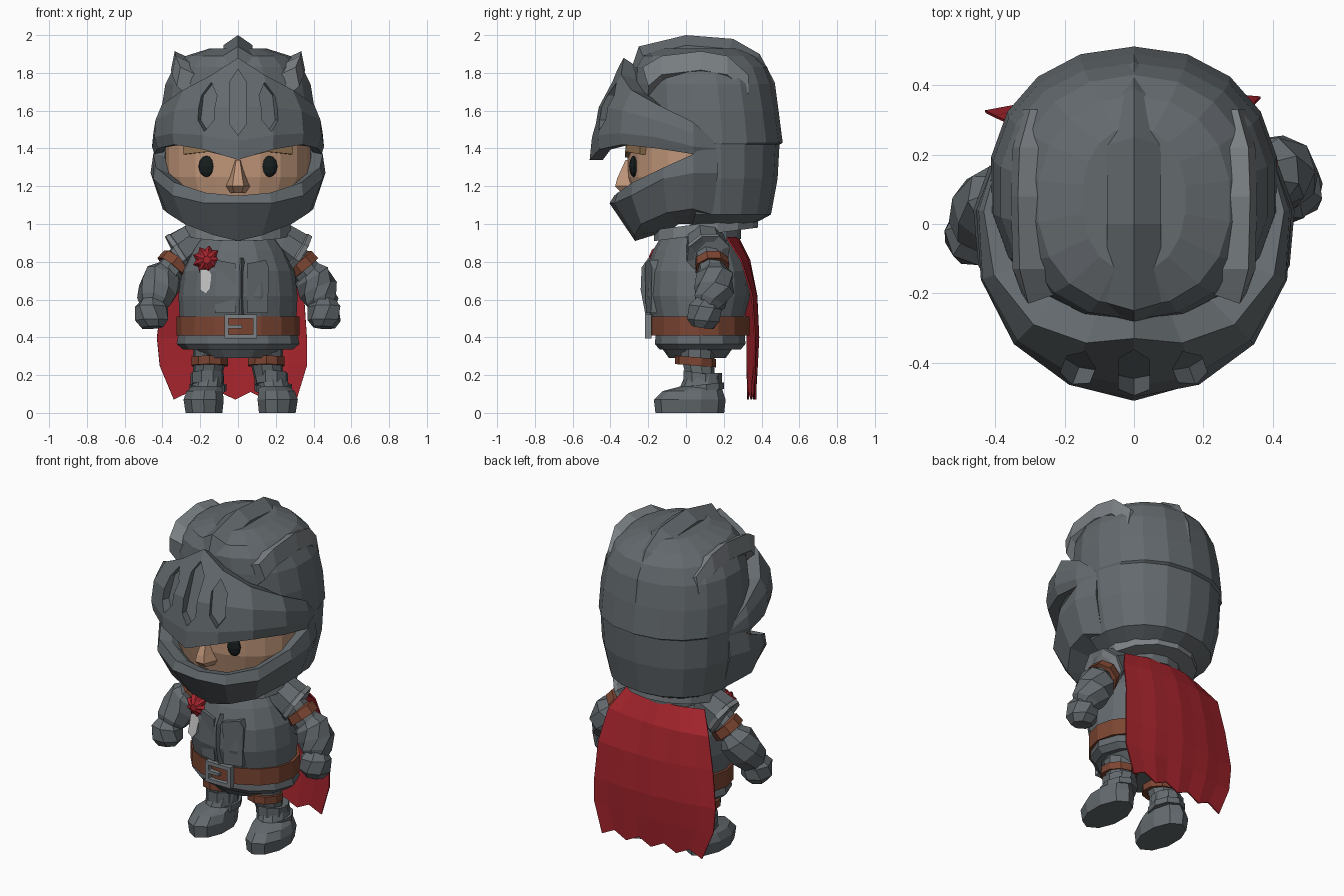
import bpy, bmesh
from math import sin, cos, pi, radians
from mathutils import Vector

MATS = {}
COLORS = {"steel": (.125, .143, .155), "skin": (.52, .30, .19), "leather": (.2, .06, .032), "red": (.38, .018, .026),
          "black": (.008, .012, .012), "tan": (.32, .19, .09), "silver": (.5, .5, .5), "light_steel": (.2, .22, .235)}

def make(name, verts, faces, color="steel"):
    bm = bmesh.new()
    vs = [bm.verts.new(v) for v in verts]
    for f in faces:
        bm.faces.new([vs[i] for i in f])
    bmesh.ops.remove_doubles(bm, verts=bm.verts, dist=1e-5)
    bmesh.ops.recalc_face_normals(bm, faces=bm.faces)
    me = bpy.data.meshes.new(name)
    bm.to_mesh(me)
    bm.free()
    ob = bpy.data.objects.new(name, me)
    bpy.context.collection.objects.link(ob)
    if color not in MATS:
        MATS[color] = bpy.data.materials.new(color)
        MATS[color].diffuse_color = (*COLORS[color], 1)
    me.materials.append(MATS[color])
    return ob

def loft(name, rings, color="steel", loop=False):
    n, m = len(rings[0]), len(rings)
    faces = [(i * n + j, i * n + (j + 1) % n, (i + 1) % m * n + (j + 1) % n, (i + 1) % m * n + j)
             for i in range(m if loop else m - 1) for j in range(n)]
    if not loop:
        faces += [tuple(range(n)), tuple(range((m - 1) * n, m * n))]
    return make(name, [p for r in rings for p in r], faces, color)

def ring(z, cx, cy, rx, ry, n=14, tilt=0, e=1.0):
    out = []
    for k in range(n):
        a = 2 * pi * k / n + pi / 2
        c, s = [abs(v) ** e * (1 if v > 0 else -1) for v in (cos(a), sin(a))]
        out.append((cx + rx * c, cy + ry * s, z + tilt * ry * s))
    return out

def band(name, z0, z1, cx, cy, rx, ry, color="steel", w=.04, n=14, tilt=0):
    return loft(name, [ring(z0, cx, cy, rx - w, ry - w, n, tilt), ring(z0, cx, cy, rx, ry, n, tilt),
                       ring(z1, cx, cy, rx, ry, n, tilt), ring(z1, cx, cy, rx - w, ry - w, n, tilt)], color, True)

def tube(name, pts, n=8, color="steel"):
    P = [Vector(p[:3]) for p in pts]
    rings = []
    for i, p in enumerate(P):
        q = (P[min(i + 1, len(P) - 1)] - P[max(i - 1, 0)]).to_track_quat('Z', 'Y')
        rings.append([p + q @ Vector((cos(2 * pi * (k + .5) / n), sin(2 * pi * (k + .5) / n), 0)) * pts[i][3]
                      for k in range(n)])
    return loft(name, rings, color)

def box(name, loc, size, color="steel"):
    x, y, z = [v / 2 for v in size]
    return loft(name, [[(loc[0] + a * x, loc[1] + b * y, loc[2] + c * z)
                        for a, b in ((-1, -1), (1, -1), (1, 1), (-1, 1))] for c in (-1, 1)], color)

def wrap(name, cols):
    """Solid wrapped round the face: closed (radius, z) sections by angle from the front, mirrored."""
    full = [(-t, s) for t, s in reversed(cols[1:])] + cols
    return loft(name, [[(r * sin(radians(t)), -r * cos(radians(t)), z) for r, z in s] for t, s in full])

# helmet dome, opened at the face
DOME = [(.99, -.18, .34, .26), (1.05, -.22, .45, .36), (1.24, -.26, .485, .405), (1.42, -.28, .495, .416),
        (1.43, -.28, .512, .418), (1.6, -.28, .49, .413), (1.74, -.28, .465, .39), (1.83, -.275, .43, .345),
        (1.89, -.24, .37, .28), (1.93, -.14, .28, .15)]
dome = loft("helmet_dome", [ring(z, 0, (a + b) / 2, rx, (b - a) / 2, 18, 0, .93) for z, a, b, rx in DOME])
bm = bmesh.new()
bm.from_mesh(dome.data)
gone = [f for f in bm.faces if 1.0 < f.calc_center_median().z < 1.428 and f.calc_center_median().y < .05]
bmesh.ops.delete(bm, geom=gone, context='FACES')
bm.to_mesh(dome.data)
bm.free()

# visor with three vertical slots
visor = wrap("visor", [
    (0, [(.27, 1.84), (.33, 1.88), (.47, 1.62), (.50, 1.44), (.51, 1.34), (.44, 1.34)]),
    (22, [(.26, 1.76), (.37, 1.79), (.47, 1.62), (.50, 1.47), (.495, 1.395), (.43, 1.395)]),
    (45, [(.28, 1.69), (.41, 1.71), (.475, 1.6), (.49, 1.48), (.48, 1.42), (.42, 1.42)]),
    (70, [(.34, 1.61), (.43, 1.63), (.465, 1.55), (.47, 1.46), (.45, 1.40), (.40, 1.41)]),
    (95, [(.38, 1.53), (.435, 1.54), (.45, 1.48), (.457, 1.41), (.445, 1.37), (.40, 1.38)]),
    (112, [(.38, 1.44), (.43, 1.43), (.44, 1.42), (.44, 1.40), (.43, 1.38), (.38, 1.40)])])
for t, z0, z1 in ((0, 1.47, 1.82), (-21, 1.49, 1.75), (21, 1.49, 1.75)):
    a = radians(t)
    outline = [(0, z0), (.045, z0 + .06), (.045, z1 - .07), (0, z1), (-.045, z1 - .07), (-.045, z0 + .06)]
    def slot(depth):
        pts = []
        for u, z in outline:
            r = (.495 - .15 * max(0, z - 1.44) if z < 1.62 else .47 - .53 * (z - 1.62)) + depth
            pts.append((u * cos(a) + r * sin(a), u * sin(a) - r * cos(a), z))
        return pts
    cutter = loft("slot_cutter", [slot(-.045), slot(.12)])
    cutter.hide_render = True
    mod = visor.modifiers.new("slot", 'BOOLEAN')
    mod.operation, mod.object, mod.solver = 'DIFFERENCE', cutter, 'EXACT'
    bpy.context.view_layer.objects.active = visor
    bpy.ops.object.modifier_apply(modifier=mod.name)
    bpy.data.objects.remove(cutter)

# jaw guard
wrap("jaw_guard", [
    (0, [(.32, 1.14), (.38, 1.15), (.405, 1.11), (.27, .91), (.12, .96)]),
    (25, [(.33, 1.15), (.40, 1.165), (.42, 1.11), (.30, .94), (.12, .96)]),
    (50, [(.37, 1.2), (.44, 1.22), (.45, 1.15), (.37, 1.0), (.12, .97)]),
    (75, [(.38, 1.27), (.45, 1.30), (.465, 1.24), (.39, 1.06), (.15, 1.0)]),
    (95, [(.39, 1.36), (.45, 1.37), (.465, 1.27), (.40, 1.08), (.15, 1.0)]),
    (112, [(.39, 1.5), (.43, 1.48), (.45, 1.27), (.38, 1.05), (.15, .99)])])

# centre crest and side fins
loft("crest", [[(x, y * k, 1.4 + (z - 1.4) * k) for x, k in ((-.078, .8), (-.078, .91), (0, 1), (.078, .91), (.078, .8))]
               for y, z in ((-.29, 1.82), (-.25, 1.94), (0, 2.0), (.25, 1.98), (.39, 1.9), (.47, 1.75), (.49, 1.6))])
for s in (-1, 1):
    loft("helmet_fin", [[(s * (x - .085), y + d, z - .04), (s * x, y, z), (s * (x + .02), y + d, z - .1),
                         (s * (x - .06), y + d, z - .17)]
                        for x, y, z, d in ((.305, -.23, 1.83, .03), (.33, -.13, 1.89, 0), (.335, .08, 1.915, 0),
                                           (.33, .22, 1.89, 0), (.30, .33, 1.79, 0))], "light_steel")

# head and face
loft("head", [ring(z, 0, 0, rx, ry, 20) for z, rx, ry in
              ((1.04, .2, .15), (1.12, .34, .28), (1.25, .385, .31), (1.42, .385, .31), (1.58, .33, .27))], "skin")
loft("nose", [[(-w, -.26, z), (-w * .4, y, z), (w * .4, y, z), (w, -.26, z)]
              for z, w, y in ((1.165, .05, -.34), (1.20, .075, -.375), (1.24, .06, -.365), (1.34, .025, -.32))], "skin")
for s in (-1, 1):
    loft("eye", [ring(1.305 + .056 * sin(b), s * .165, -.275, .043 * cos(b) + .001, .025 * cos(b) + .001, 12)
                 for b in (-1.5, -1.1, -.6, 0, .6, 1.1, 1.5)], "black")
    tube("eyebrow", [(s * .03, -.31, 1.365, .018), (s * .15, -.295, 1.405, .032), (s * .28, -.225, 1.39, .03)], 4, "tan")

# torso, skirt, collar
loft("torso", [ring(z, 0, .06, rx, ry, 16) for z, rx, ry in
               ((.29, .18, .15), (.36, .26, .2), (.42, .29, .22), (.51, .31, .25), (.62, .315, .28),
                (.75, .30, .275), (.86, .25, .235), (.97, .17, .17))])
loft("skirt", [ring(z, 0, .075, rx, ry, 12) for z, rx, ry in
               ((.36, .2, .17), (.335, .29, .215), (.365, .325, .24), (.42, .315, .235))])
band("belt", .41, .51, 0, .07, .325, .265, "leather", .05, 16)
band("collar", .945, 1.005, 0, .105, .285, .275, "light_steel", .1, 14, .13)
band("neck_guard", .90, .96, 0, .08, .21, .21, "steel", .1, 14, .1)

# buckle
for x, z, w, h in ((.015, .51, .17, .022), (.015, .405, .17, .022), (-.06, .457, .022, .12), (.09, .457, .022, .12),
                   (-.015, .457, .07, .018)):
    box("buckle_bar", (x, -.2, z), (w, .035, h), "light_steel")

# breastplate ridge and panels
loft("chest_ridge", [[(-.01, -.16, z), (.018, y, z), (.046, -.16, z)]
                     for z, y in ((.52, -.215), (.65, -.24), (.77, -.235), (.82, -.2))])
for s in (-1, 1):
    loft("chest_panel", [[(.018 + s * x, y + d, z) for x, y, z in
                          ((.03, -.218, .79), (.13, -.195, .81), (.145, -.18, .77), (.14, -.185, .53), (.03, -.212, .53))]
                         for d in (0, .06)])

# rosette with ribbon
star = lambda y, k: [(-.165 + k * (.078, .058)[i % 2] * cos(i * pi / 9), y, .81 + k * (.078, .058)[i % 2] * sin(i * pi / 9))
                     for i in range(18)]
loft("rosette", [star(-.10, .8), star(-.15, 1), star(-.18, .7), star(-.195, .3)], "red")
loft("ribbon", [[(-.20, y, .76), (-.14, y, .76), (-.145, y - .03, .66), (-.17, y - .03, .63), (-.2, y - .03, .65)]
                for y in (-.17, -.15)], "silver")

# arms: the left one swings forward
for s, k in ((1, 0), (-1, 1)):
    def arm(name, pts, n=8, color="steel"):
        return tube(name, [(s * x, y - k * min(.13, max(0, (.92 - z) * .4)), z, r) for x, y, z, r in pts], n, color)
    arm("pauldron", [(.14, .07, .94, .07), (.22, .1, .91, .105), (.32, .115, .845, .115)])
    arm("pauldron_rim", [(.302, .113, .855, .1), (.304, .113, .854, .12), (.325, .118, .84, .12), (.327, .118, .839, .08)],
        8, "light_steel")
    arm("upper_arm", [(.24, .1, .88, .08), (.33, .13, .79, .075), (.40, .15, .70, .08)])
    arm("arm_strap", [(.318, .135, .808, .07), (.32, .135, .806, .09), (.352, .14, .765, .094), (.354, .14, .763, .07)],
        8, "leather")
    arm("forearm", [(.36, .145, .755, .07), (.39, .15, .72, .105), (.425, .15, .65, .107),
                    (.447, .125, .59, .09), (.455, .11, .55, .06)])
    arm("hand", [(.455, .11, .595, .06), (.457, .10, .56, .09), (.457, .095, .49, .09), (.455, .09, .452, .06)], 7)

# legs, straps and boots
for s, f in ((-1, -.028), (1, 0)):
    loft("leg", [ring(z, s * x, y, r, r, 9) for z, x, y, r in ((.36, .14, .06, .1), (.28, .15, .06, .088), (.16, .165, .08, .075))])
    band("knee_strap", .25, .295, s * .15, .05, .102, .108, "leather", .03, 10, -.08)
    loft("boot", [ring(z, s * (x + f), y, rx, ry, 10) for z, x, y, rx, ry in
                  ((0, .208, .02, .102, .182), (.07, .21, .02, .112, .19), (.115, .205, .035, .1, .16),
                   (.14, .19, .08, .085, .11), (.21, .178, .095, .08, .095))])
    band("boot_cuff", .115, .15, s * (.187 + f), .09, .1, .112, "steel", .03, 9, .1)
    band("greave", .15, .21, s * (.177 + f * .5), .085, .09, .105, "steel", .03, 9, -.15)

# cape with a ragged hem
ROWS = [(.93, -.28, .25, .28, .06), (.81, -.36, .32, .34, .045), (.62, -.40, .35, .378, .045), (.4, -.43, .365, .388, .04),
        (.25, -.415, .365, .378, .03), (.09, -.34, .31, .362, .01)]
W = 9
cape = []
for i, (z, xl, xr, y, bow) in enumerate(ROWS):
    for j in range(W):
        u = 2 * j / (W - 1) - 1
        hem = (.02 if j % 2 else -.02) if i == len(ROWS) - 1 else 0
        cape.append((xl + (xr - xl) * (u + 1) / 2, y - bow * u * u + .02 * u * (i > 1) - .004 * (j % 2), z + hem))
ob = make("cape", cape, [(i * W + j, i * W + j + 1, (i + 1) * W + j + 1, (i + 1) * W + j)
                         for i in range(len(ROWS) - 1) for j in range(W - 1)], "red")
mod = ob.modifiers.new("thickness", 'SOLIDIFY')
mod.thickness = .008
